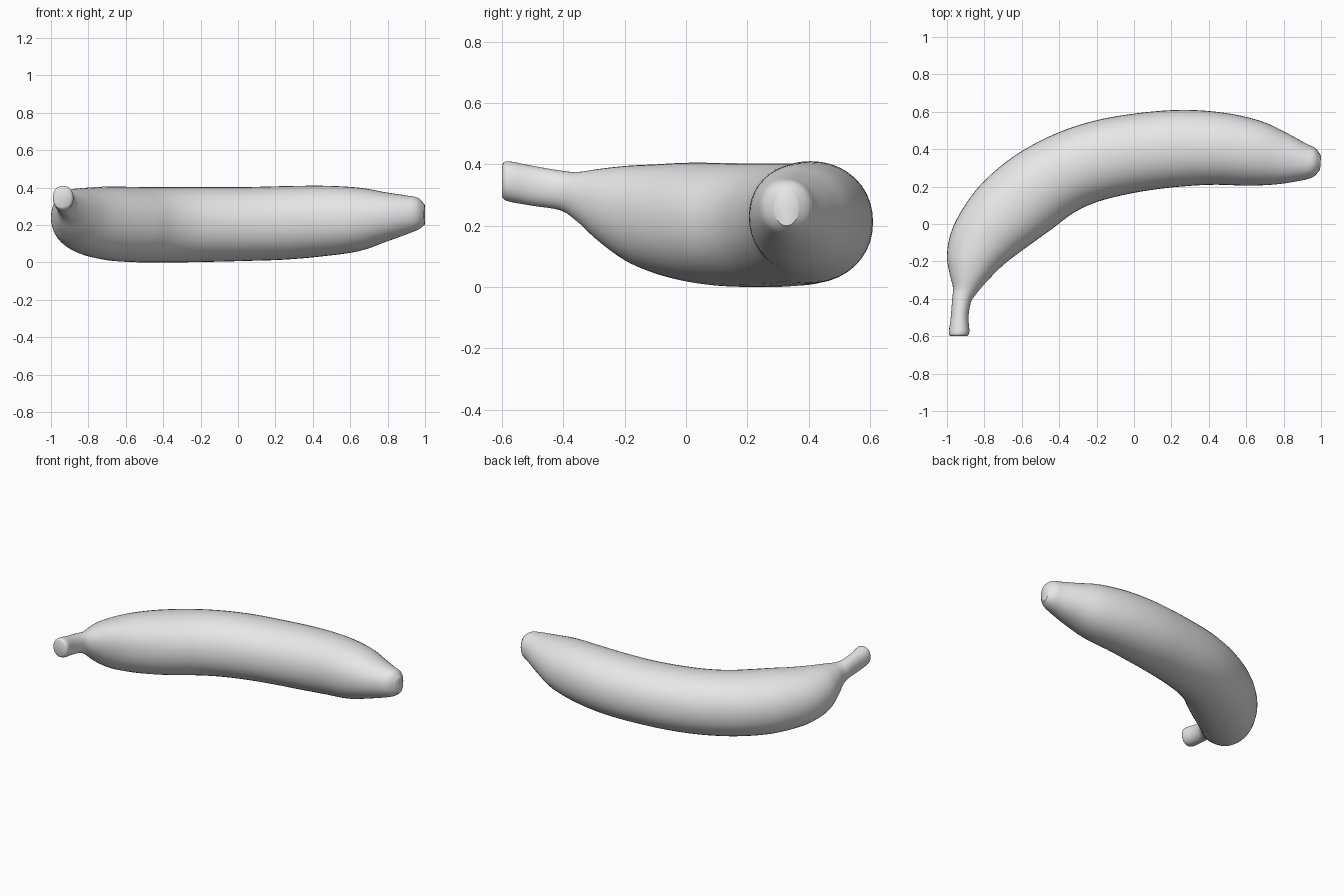
import bpy
import bmesh
import math
from mathutils import Vector

cube = bpy.data.objects.get("Cube")
if cube:
    bpy.data.objects.remove(cube, do_unlink=True)

SIDES = 40      # points around the fruit
STEPS = 5       # rings between two sections

# Cross-sections from stem to tip: outer x, y, inner x, y, low z, high z
SECTIONS = [
    (-.975, -.60, -.895, -.60, .295, .395),
    (-.99, -.585, -.88, -.58, .28, .41),
    (-.98, -.50, -.885, -.50, .265, .395),
    (-.972, -.40, -.872, -.42, .25, .38),
    (-.968, -.34, -.84, -.37, .215, .375),
    (-.985, -.27, -.78, -.30, .15, .385),
    (-1.0, -.17, -.70, -.22, .085, .395),
    (-.98, -.05, -.61, -.15, .045, .40),
    (-.92, .075, -.52, -.085, .02, .405),
    (-.82, .21, -.43, -.02, .005, .405),
    (-.66, .35, -.33, .055, 0, .403),
    (-.46, .465, -.22, .11, 0, .403),
    (-.24, .545, -.08, .15, .003, .403),
    (0, .59, .08, .18, .008, .403),
    (.25, .61, .25, .20, .015, .408),
    (.48, .595, .43, .21, .033, .41),
    (.68, .55, .61, .205, .06, .40),
    (.82, .485, .76, .212, .11, .375),
    (.92, .43, .88, .23, .15, .358),
    (.97, .405, .955, .25, .175, .345),
    (1.0, .365, .995, .29, .20, .31),
]


def blend(a, b, c, d, t):
    """Smooth curve through b and c, one number at a time."""
    return tuple(q + .5 * t * (r - p + t * (2*p - 5*q + 4*r - s + t * (3*(q - r) + s - p)))
                 for p, q, r, s in zip(a, b, c, d))


def smooth_sections(rows):
    out = []
    last = len(rows) - 1
    for i in range(last):
        for k in range(STEPS):
            out.append(blend(rows[max(i - 1, 0)], rows[i], rows[i + 1],
                             rows[min(i + 2, last)], k / STEPS))
    return out + [rows[-1]]


def add_ring(bm, row):
    ox, oy, ix, iy, low, high = row
    outer, inner = Vector((ox, oy, 0)), Vector((ix, iy, 0))
    centre = (outer + inner) / 2 + Vector((0, 0, (low + high) / 2))
    across, up = (outer - inner) / 2, Vector((0, 0, (high - low) / 2))
    ring = []
    for k in range(SIDES):
        a = math.tau * k / SIDES
        c, s = math.cos(a), math.sin(a)
        # slightly squarer than an ellipse
        c, s = (math.copysign(abs(v) ** .95, v) for v in (c, s))
        ring.append(bm.verts.new(centre + across * c + up * s))
    return ring


# Fruit body with stem, one continuous skin
bm = bmesh.new()
rings = [add_ring(bm, row) for row in smooth_sections(SECTIONS)]
for r0, r1 in zip(rings, rings[1:]):
    for k in range(SIDES):
        n = (k + 1) % SIDES
        bm.faces.new((r0[k], r0[n], r1[n], r1[k]))
bm.faces.new(rings[0])
bm.faces.new(rings[-1])
bmesh.ops.recalc_face_normals(bm, faces=bm.faces)
mesh = bpy.data.meshes.new("banana")
bm.to_mesh(mesh)
bm.free()

banana = bpy.data.objects.new("banana", mesh)
bpy.context.collection.objects.link(banana)

# Single plain grey skin
skin = bpy.data.materials.new("light grey")
skin.use_nodes = True
colour = (.8, .8, .8, 1)
skin.diffuse_color = colour
skin.node_tree.nodes["Principled BSDF"].inputs["Base Color"].default_value = colour
mesh.materials.append(skin)

bpy.ops.object.select_all(action="DESELECT")
banana.select_set(True)
bpy.context.view_layer.objects.active = banana
bpy.ops.object.shade_smooth_by_angle(angle=math.radians(40))
